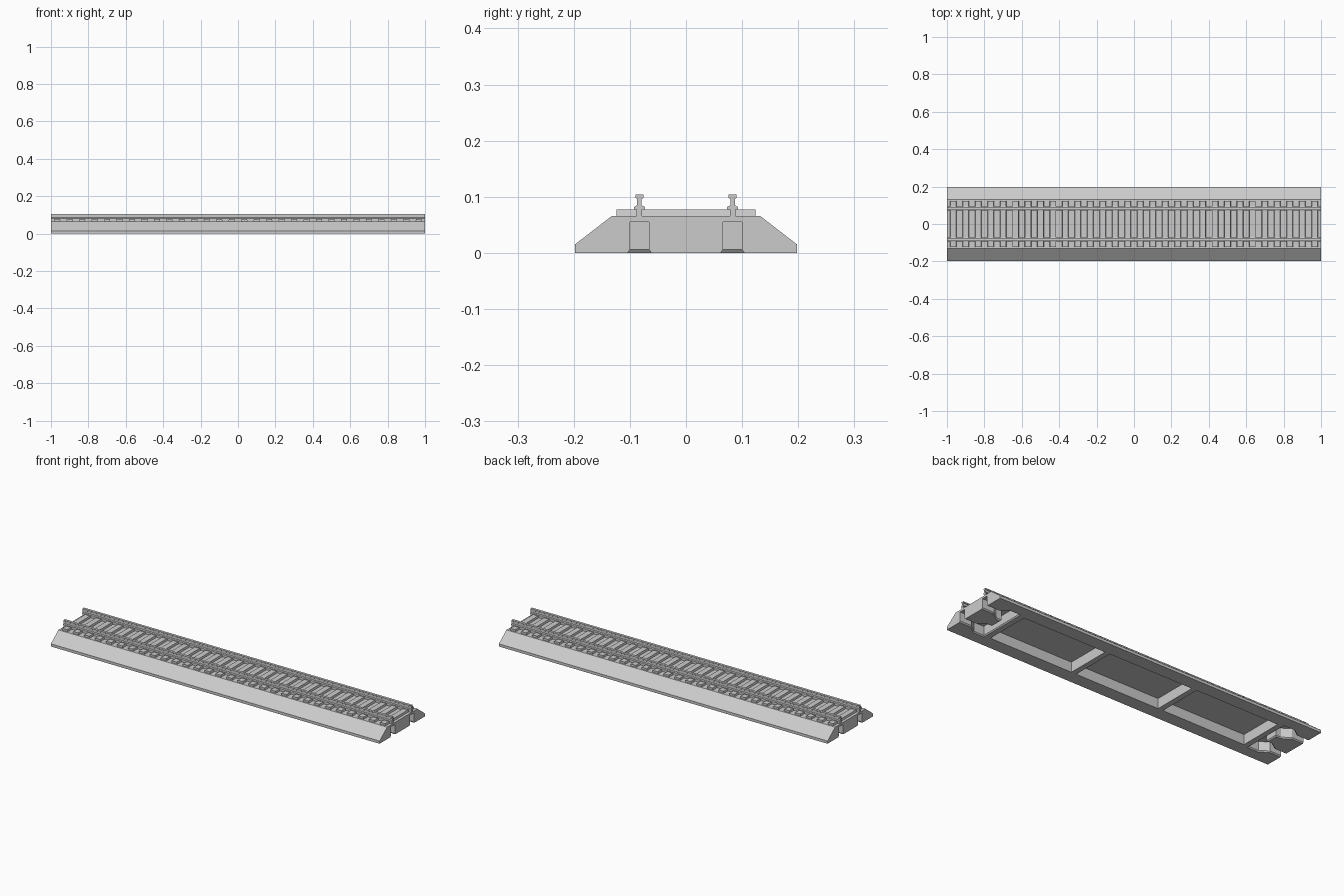
import bpy, bmesh
from mathutils import Vector

if "Cube" in bpy.data.objects:
    bpy.data.objects.remove(bpy.data.objects["Cube"])


def make_object(name, bm):
    bmesh.ops.recalc_face_normals(bm, faces=bm.faces)
    mesh = bpy.data.meshes.new(name)
    bm.to_mesh(mesh)
    bm.free()
    ob = bpy.data.objects.new(name, mesh)
    bpy.context.collection.objects.link(ob)
    return ob


def loft(bm, rings):
    """Skin a stack of equal-length point rings and cap both ends."""
    rings = [[bm.verts.new(p) for p in ring] for ring in rings]
    n = len(rings[0])
    for a, b in zip(rings, rings[1:]):
        for i in range(n):
            j = (i + 1) % n
            bm.faces.new((a[i], a[j], b[j], b[i]))
    bm.faces.new(rings[0][::-1])
    bm.faces.new(rings[-1])


def extrude_x(bm, profile, x0=-1, x1=1):
    loft(bm, [[(x, y, z) for y, z in profile] for x in (x0, x1)])


def grow(pts, d):
    """Offset a closed outline outward by d with mitred corners."""
    area = sum(a[0] * b[1] - b[0] * a[1] for a, b in zip(pts, pts[1:] + pts[:1]))
    sign = 1 if area > 0 else -1
    out = []
    for i, p in enumerate(pts):
        p = Vector(p)
        e0 = (p - Vector(pts[i - 1])).normalized()
        e1 = (Vector(pts[(i + 1) % len(pts)]) - p).normalized()
        n0, n1 = Vector((e0.y, -e0.x)) * sign, Vector((e1.y, -e1.x)) * sign
        out.append(p + (n0 + n1) * d / (1 + n0.dot(n1)))
    return out


# Ballast bed with sloping shoulders
bm = bmesh.new()
half = [(0.198, 0), (0.198, 0.015), (0.132, 0.066)]
extrude_x(bm, half + [(-y, z) for y, z in half[::-1]])
bed = make_object("ballast_bed", bm)

# Underside hollows: three long pockets and a forked socket at each end
CEILING = 0.055
bm = bmesh.new()
for x0, x1 in ((-0.79, -0.285), (-0.255, 0.255), (0.285, 0.79)):
    box = [(-0.125, -0.02), (0.125, -0.02), (0.125, CEILING), (-0.125, CEILING)]
    extrude_x(bm, box, x0, x1)
outer = [(1.05, 0.0995), (0.93, 0.0995), (0.885, 0.132), (0.825, 0.132)]
island = [(0.855, -0.035), (0.885, -0.035), (0.93, -0.066), (1.05, -0.066)]
fork = (outer + [(x, -y) for x, y in outer[::-1]]
        + [(x, y) for x, y in island[::-1]] + [(x, -y) for x, y in island])
for s in (-1, 1):
    rings = []
    for off, z in ((0.0095, -0.006), (0, 0.006), (0, CEILING)):
        rings.append([(s * x, y, z) for x, y in grow(fork, off)])
    loft(bm, rings)
cutter = make_object("underside_cutter", bm)
cutter.hide_render = True

mod = bed.modifiers.new("hollows", 'BOOLEAN')
mod.operation = 'DIFFERENCE'
mod.solver = 'EXACT'
mod.object = cutter
bpy.context.view_layer.objects.active = bed
bpy.ops.object.modifier_apply(modifier=mod.name)
bpy.data.objects.remove(cutter)

# Row of sleepers with slightly tapered sides
bm = bmesh.new()
COUNT = 30
for i in range(COUNT):
    cx = -1 + (i + 0.5) * 2 / COUNT
    loft(bm, [[(cx + sx * hx, sy * 0.124, z) for sx, sy in ((-1, -1), (1, -1), (1, 1), (-1, 1))]
              for hx, z in ((0.018, 0.064), (0.015, 0.077))])
make_object("sleepers", bm)

# Pair of rails: stem, foot, web and head
rail = [(0.005, 0.065), (0.005, 0.077), (0.0095, 0.077), (0.0095, 0.082),
        (0.004, 0.085), (0.004, 0.096), (0.007, 0.098), (0.007, 0.104)]
section = rail + [(-y, z) for y, z in rail[::-1]]
for side, cy in (("front", -0.083), ("back", 0.083)):
    bm = bmesh.new()
    extrude_x(bm, [(y + cy, z) for y, z in section])
    make_object(side + "_rail", bm)
